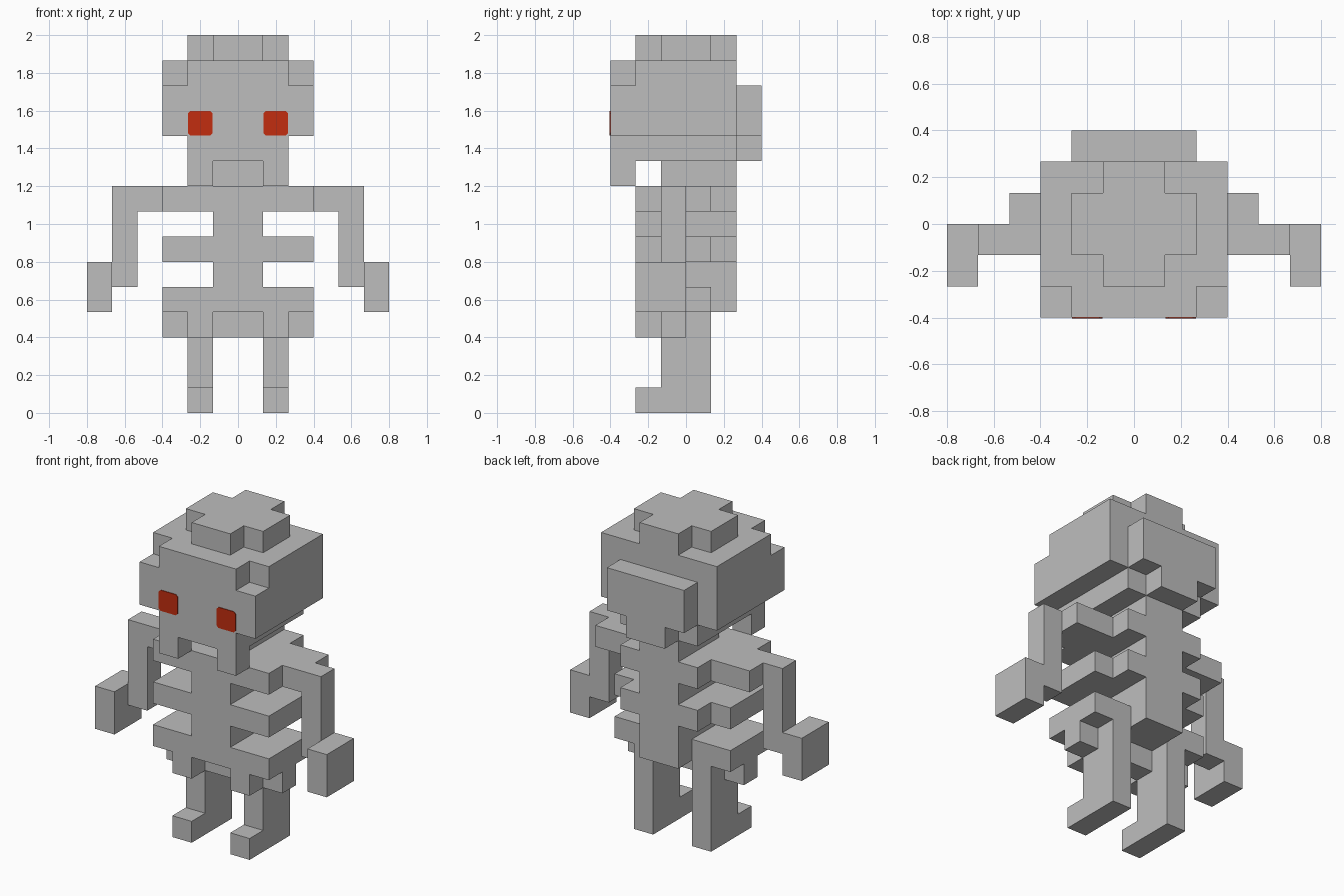
import bpy
import bmesh
from math import radians
from mathutils import Vector

U = 2 / 15  # one block
EYE_THICKNESS = 0.004

default_cube = bpy.data.objects.get("Cube")
if default_cube:
    bpy.data.objects.remove(default_cube, do_unlink=True)


def make_material(name, rgb):
    mat = bpy.data.materials.new(name)
    mat.use_nodes = True
    mat.diffuse_color = (*rgb, 1)
    mat.node_tree.nodes["Principled BSDF"].inputs["Base Color"].default_value = (*rgb, 1)
    return mat


bone = make_material("bone grey", (0.515, 0.515, 0.515))
glow = make_material("eye red", (0.54, 0.026, 0.005))


def finish(name, bm, mat):
    mesh = bpy.data.meshes.new(name)
    bm.to_mesh(mesh)
    bm.free()
    mesh.materials.append(mat)
    obj = bpy.data.objects.new(name, mesh)
    bpy.context.collection.objects.link(obj)


def block_part(name, boxes, side=1):
    """Join boxes (x, y and z ranges in blocks) into one outer shell."""
    cells = set()
    for xs, ys, zs in boxes:
        cells |= {(x, y, z) for x in range(*xs) for y in range(*ys) for z in range(*zs)}
    bm = bmesh.new()
    for cell in cells:
        centre = Vector(cell) + Vector((0.5, 0.5, 0.5))
        for axis in range(3):
            for sign in (-1, 1):
                step = Vector((0, 0, 0))
                step[axis] = sign
                if tuple(int(c) for c in Vector(cell) + step) in cells:
                    continue
                a, b = Vector((0, 0, 0)), Vector((0, 0, 0))
                a[(axis + 1) % 3] = 0.5
                b[(axis + 2) % 3] = 0.5 * sign
                mid = centre + step / 2
                corners = (mid - a - b, mid + a - b, mid + a + b, mid - a + b)
                bm.faces.new([bm.verts.new((c.x * side * U, c.y * U, c.z * U)) for c in corners])
    bmesh.ops.remove_doubles(bm, verts=bm.verts, dist=U / 100)
    bmesh.ops.dissolve_limit(bm, angle_limit=radians(1), verts=bm.verts, edges=bm.edges)
    bmesh.ops.recalc_face_normals(bm, faces=bm.faces)
    finish(name, bm, bone)


def eye(name, side):
    """Thin square plate with softened corners on the face."""
    bm = bmesh.new()
    bmesh.ops.create_cube(bm, size=1)
    bmesh.ops.scale(bm, vec=(U * 0.97, EYE_THICKNESS, U * 0.97), verts=bm.verts)
    bmesh.ops.translate(bm, vec=(side * 1.5 * U, -3 * U - EYE_THICKNESS / 2, 11.5 * U), verts=bm.verts)
    rims = [e for e in bm.edges if abs(e.verts[0].co.y - e.verts[1].co.y) > EYE_THICKNESS / 2]
    bmesh.ops.bevel(bm, geom=rims, offset=0.012, segments=1, affect='EDGES')
    finish(name, bm, glow)


# Skull with cross-shaped crown, notched brow and bulge at the back
block_part("skull", [
    ((-3, 3), (-2, 2), (11, 14)),
    ((-3, 3), (-3, -2), (11, 13)),
    ((-2, 2), (-3, -2), (13, 14)),
    ((-1, 1), (-2, 2), (14, 15)),
    ((-2, 2), (-1, 1), (14, 15)),
    ((-2, 2), (2, 3), (11, 13)),
    ((-1, 1), (2, 3), (10, 11)),
    # upper jaw and two fangs
    ((-2, 2), (-3, 2), (10, 11)),
    ((-2, -1), (-3, -2), (9, 10)),
    ((1, 2), (-3, -2), (9, 10)),
])

# Neck, spine column, ribs and hips
torso = [
    ((-1, 1), (-1, 2), (9, 10)),
    ((-1, 1), (-2, 2), (4, 9)),
    ((-3, 3), (-2, 1), (4, 5)),
    ((-3, 3), (-1, 0), (3, 4)),
]
for z in (6, 8):
    torso.append(((-3, 3), (-2, 1), (z, z + 1)))
    torso.append(((-2, 2), (1, 2), (z, z + 1)))
for x in (-2, 1):
    torso.append(((x, x + 1), (-2, 1), (3, 4)))
block_part("torso", torso)

# Paired limbs and eyes
for label, side in (("left", 1), ("right", -1)):
    block_part(label + "_arm", [
        ((3, 4), (-1, 1), (8, 9)),
        ((4, 5), (-1, 0), (5, 9)),
        ((5, 6), (-2, 0), (4, 6)),
    ], side)
    block_part(label + "_leg", [
        ((1, 2), (-1, 1), (1, 3)),
        ((1, 2), (-2, 1), (0, 1)),
    ], side)
    eye(label + "_eye", side)
